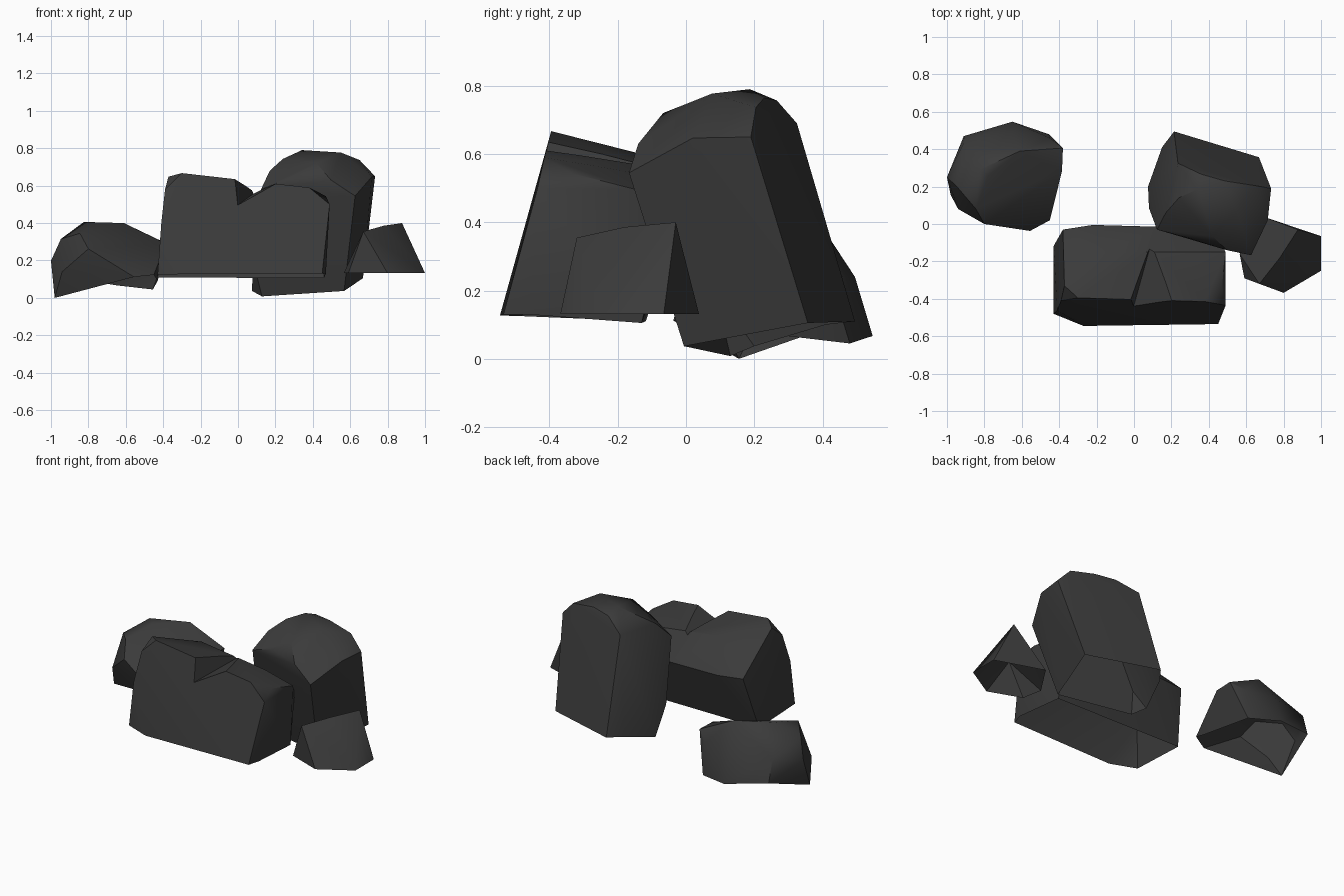
import bpy, bmesh, math

if "Cube" in bpy.data.objects:
    bpy.data.objects.remove(bpy.data.objects["Cube"])

stone = bpy.data.materials.new("dark_grey_stone")
stone.diffuse_color = (0.043, 0.043, 0.043, 1)
stone.use_nodes = True
stone.node_tree.nodes["Principled BSDF"].inputs["Base Color"].default_value = stone.diffuse_color


def hull(name, points, open_base=True):
    """Chiselled boulder: convex hull around corner points, open underneath."""
    bm = bmesh.new()
    for p in points:
        bm.verts.new(p)
    res = bmesh.ops.convex_hull(bm, input=bm.verts)
    junk = [g for g in set(res["geom_interior"] + res["geom_unused"])
            if isinstance(g, bmesh.types.BMVert) and g.is_valid]
    bmesh.ops.delete(bm, geom=junk, context='VERTS')
    bmesh.ops.recalc_face_normals(bm, faces=bm.faces)
    if open_base:
        bm.normal_update()
        under = [f for f in bm.faces if f.normal.z < -0.75]
        bmesh.ops.delete(bm, geom=under, context='FACES')
    bmesh.ops.dissolve_limit(bm, angle_limit=math.radians(3),
                             verts=bm.verts, edges=bm.edges)
    me = bpy.data.meshes.new(name)
    bm.to_mesh(me)
    bm.free()
    me.materials.append(stone)
    ob = bpy.data.objects.new(name, me)
    bpy.context.collection.objects.link(ob)
    return ob


def activate(ob):
    bpy.ops.object.select_all(action='DESELECT')
    ob.select_set(True)
    bpy.context.view_layer.objects.active = ob


# Low rounded rock on the left
left = hull("left_rock", [
    (-.61, .39, .40), (-.78, .257, .395), (-.824, .29, .406),          # crown
    (-.845, .08, .345), (-.80, 0, .262), (-.556, -.037, .112),         # front slope
    (-.45, .02, .123), (-.385, .283, .29), (-.38, .406, .29),
    (-.947, .20, .315), (-1, .25, .198), (-.94, .08, .14),             # left side
    (-.91, .43, .25), (-.65, .43, .33), (-.65, .495, .24),             # back
    (-.45, .46, .24), (-.65, .547, .067), (-.91, .47, .11),
    (-.98, .155, 0), (-.455, .48, .045), (-.43, .10, .09)])            # rim

# Long block in front
front = hull("front_rock", [
    (-.372, -.33, .648), (-.30, -.395, .667), (-.03, -.40, .635),      # front top edge
    (.17, -.41, .60), (.38, -.415, .59), (.49, -.435, .50),
    (-.39, -.41, .58), (-.41, -.462, .40),                             # front left corner
    (-.15, -.15, .605), (.30, -.15, .545), (.47, -.336, .544),         # top slope
    (.49, -.15, .497), (-.38, -.03, .44), (-.22, -.005, .43),          # back top edge
    (.14, -.015, .42), (.44, -.06, .40),
    (-.43, -.118, .11), (-.43, -.48, .125), (-.27, -.545, .127),       # rim
    (.45, -.535, .13), (.47, -.46, .13), (.46, -.13, .105)], open_base=False)

# Chip broken out of the front top edge
chip = hull("chip_cutter", [
    (-.01, -.47, .49), (-.07, -.47, .80), (.45, -.47, .745),
    (.095, -.09, .565), (.06, -.09, .80)], open_base=False)
chip.hide_render = True
cut = front.modifiers.new("chip", 'BOOLEAN')
cut.operation = 'DIFFERENCE'
cut.solver = 'EXACT'
cut.object = chip
activate(front)
bpy.ops.object.modifier_apply(modifier=cut.name)
bpy.data.objects.remove(chip)

# Open the underside of the front block
bm = bmesh.new()
bm.from_mesh(front.data)
bmesh.ops.delete(bm, geom=[f for f in bm.faces if f.normal.z < -0.6],
                 context='FACES')
bm.to_mesh(front.data)
bm.free()

# Tall leaning boulder at the back
back = hull("back_boulder", [
    (.123, -.03, .58), (.294, -.075, .647), (.497, -.14, .63),         # front top edge
    (.626, -.167, .545), (.715, .02, .647), (.733, .19, .65),          # right top edge
    (.65, .205, .737), (.487, .23, .765), (.36, .266, .757),           # back ridge
    (.235, .325, .69), (.342, .187, .79), (.55, .076, .777),           # crown
    (.42, -.067, .72), (.24, .14, .743), (.17, .06, .68),
    (.08, .085, .20), (.567, -.006, .037), (.668, .357, .105),         # rim
    (.214, .495, .11), (.15, .41, .10), (.075, .20, .037), (.128, .13, .008)])

# Small wedge on the right
small = hull("small_right_rock", [
    (.877, -.03, .40), (.78, -.18, .386), (.67, -.32, .355),           # ridge
    (1, -.065, .132), (1, -.25, .132), (.80, -.368, .132),             # rim
    (.59, -.29, .132), (.565, -.16, .132), (.695, .038, .132)])

for rock in (left, front, back, small):
    activate(rock)
    bpy.ops.object.shade_smooth_by_angle(angle=math.radians(35))
